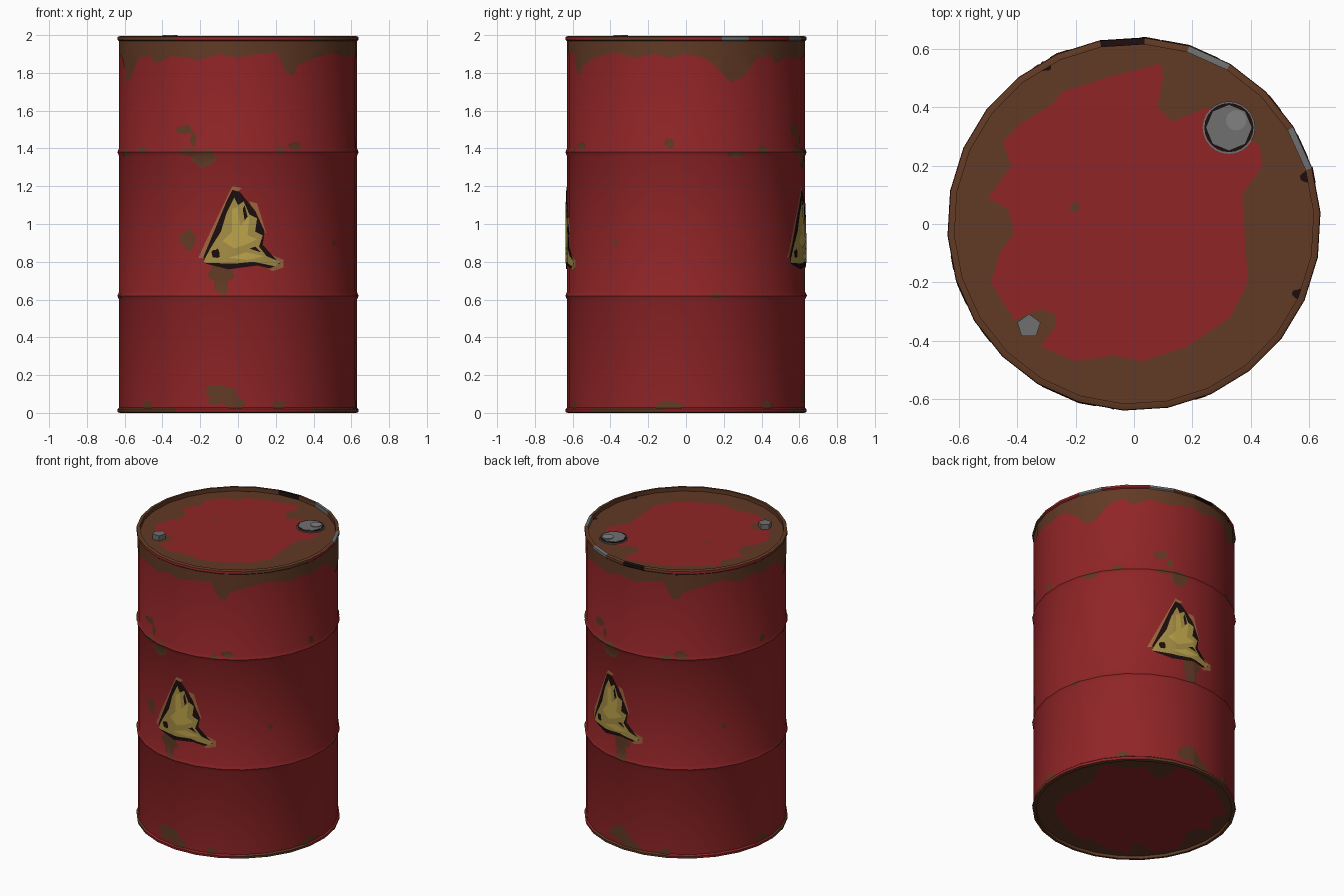
import bpy, bmesh, random
from math import sin, cos, asin, radians, degrees, floor, atan2, pi

random.seed(4)
cube = bpy.data.objects.get("Cube")
if cube:
    bpy.data.objects.remove(cube, do_unlink=True)

SIDES, PHASE = 26, 3.6
STEP = 360 / SIDES
BODY_R, RIM_R = 0.63, 0.64
LID_Z, BASE_Z = 1.965, 0.02
RIBS = (0.62, 1.38)
RIB_H = 0.022
LAYER = 0.002


def material(name, rgb):
    m = bpy.data.materials.new(name)
    m.use_nodes = True
    m.diffuse_color = (*rgb, 1)
    m.node_tree.nodes["Principled BSDF"].inputs["Base Color"].default_value = (*rgb, 1)
    return m


RED = material("red paint", (0.28, 0.018, 0.02))
RUST = material("rust brown", (0.12, 0.042, 0.018))
BLACK = material("black grime", (0.012, 0.004, 0.004))
YELLOW = material("faded yellow", (0.38, 0.27, 0.06))
BRIGHT = material("bright yellow", (0.52, 0.38, 0.07))
TAN = material("tan edge", (0.36, 0.13, 0.05))
GREY = material("bare metal", (0.16, 0.16, 0.16))
PALE = material("light metal", (0.22, 0.22, 0.22))


def finish(name, bm, *mats):
    mesh = bpy.data.meshes.new(name)
    bm.to_mesh(mesh)
    bm.free()
    for m in mats:
        mesh.materials.append(m)
    obj = bpy.data.objects.new(name, mesh)
    bpy.context.collection.objects.link(obj)
    bpy.ops.object.select_all(action="DESELECT")
    obj.select_set(True)
    bpy.context.view_layer.objects.active = obj
    bpy.ops.object.shade_smooth_by_angle(angle=radians(30))
    return obj


def ring_point(k, r):
    a = radians(PHASE + k * STEP)
    return r * cos(a), r * sin(a)


def lathe(name, profile, mats, closed=False, rule=None):
    """Spin a profile of (radius, height) pairs, listed upwards on the outside."""
    bm = bmesh.new()
    rows = [[bm.verts.new((*ring_point(k, r), z)) for k in range(SIDES)] for r, z in profile]
    pairs = list(zip(rows, rows[1:])) + ([(rows[-1], rows[0])] if closed else [])
    for low, high in pairs:
        for k in range(SIDES):
            n = (k + 1) % SIDES
            f = bm.faces.new((low[k], low[n], high[n], high[k]))
            if rule:
                f.material_index = rule(f.calc_center_median())
    return finish(name, bm, *mats)


def wall_radius(z):
    rib = max(0, *(1 - abs(z - c) / RIB_H for c in RIBS))
    return BODY_R + (RIM_R - BODY_R) * rib


def wrap(a, z, lift):
    """Place a point given by angle and height on the faceted wall."""
    s = (a - PHASE) / STEP
    k = floor(s)
    t = s - k
    (x0, y0), (x1, y1) = (ring_point(i, wall_radius(z) + lift) for i in (k, k + 1))
    return x0 + (x1 - x0) * t, y0 + (y1 - y0) * t, z


def polygon(points):
    bm = bmesh.new()
    f = bm.faces.new([bm.verts.new((x, y, 0)) for x, y in points])
    f.normal_update()
    if f.normal.z < 0:
        f.normal_flip()
    bmesh.ops.triangulate(bm, faces=bm.faces[:])
    return bm


def wall_patch(name, points, mat, layer=1):
    """Thin painted plate wrapped on the wall; points are (degrees, height)."""
    bm = polygon(points)
    angles = [p[0] for p in points]
    first, last = (floor((a - PHASE) / STEP) for a in (min(angles), max(angles)))
    cuts = [((PHASE + k * STEP, 0, 0), (1, 0, 0)) for k in range(first, last + 2)]
    cuts += [((0, c + d * RIB_H, 0), (0, 1, 0)) for c in RIBS for d in (-1, 0, 1)]
    for co, no in cuts:
        bmesh.ops.bisect_plane(bm, geom=bm.verts[:] + bm.edges[:] + bm.faces[:],
                               plane_co=co, plane_no=no, dist=1e-5)
    for v in bm.verts:
        v.co = wrap(v.co.x, v.co.y, layer * LAYER)
    return finish(name, bm, mat)


def flat_patch(name, points, mat, z, down=False):
    bm = polygon(points)
    for v in bm.verts:
        v.co.z = z
    if down:
        bmesh.ops.reverse_faces(bm, faces=bm.faces[:])
    return finish(name, bm, mat)


def blob(x, y, w, h, n=11):
    """Ragged outline around a centre."""
    out = []
    for i in range(n):
        r = random.uniform(0.65, 1.15)
        out.append((x + w * r * cos(2 * pi * i / n), y + h * r * sin(2 * pi * i / n)))
    return out


def disc(name, x, y, r, z0, z1, n, mat):
    bpy.ops.mesh.primitive_cylinder_add(vertices=n, radius=r, depth=z1 - z0,
                                        location=(x, y, (z0 + z1) / 2))
    obj = bpy.context.object
    obj.name = name
    obj.data.materials.append(mat)


# Wall with two raised ribs
wall = [(BODY_R, 0.015)]
for c in RIBS:
    wall += [(BODY_R, c - RIB_H), (RIM_R, c), (BODY_R, c + RIB_H)]
lathe("barrel_wall", wall + [(BODY_R, 1.97)], [RED])


# Rolled rims, worn through to metal at the back
def rim_rule(c):
    a = degrees(atan2(c.y, c.x))
    if c.z > 1 and (60 < a < 78 or 18 < a < 30):
        return 2
    if c.z > 1 and 80 < a < 104:
        return 3
    outer = c.xy.length > 0.628
    return 1 if outer and sin(radians(a * 3)) > -0.3 else 0


rim = [(0.626, 0), (0.638, 0.004), (RIM_R, 0.02), (0.63, 0.028), (0.616, 0.028), (0.616, 0)]
rim_mats = [RUST, RED, GREY, BLACK]
lathe("bottom_rim", rim, rim_mats, True, rim_rule)
lathe("top_rim", [(r, 1.995 - z) for r, z in reversed(rim)], rim_mats, True, rim_rule)

# Rusty lid and base with the remaining paint in the middle
circle = [ring_point(k, 0.622) for k in range(SIDES)]
flat_patch("lid", circle, RUST, LID_Z)
flat_patch("base", circle, RUST, BASE_Z, True)
paint = [(.43, .27), (.44, .2), (.37, .1), (.38, -.05), (.39, -.2), (.33, -.32), (.18, -.42),
         (.03, -.47), (-.07, -.45), (-.2, -.47), (-.32, -.42), (-.27, -.35), (-.27, -.31),
         (-.32, -.29), (-.41, -.33), (-.49, -.2), (-.46, -.1), (-.41, -.03), (-.43, .05),
         (-.5, .09), (-.42, .2), (-.45, .28), (-.38, .35), (-.28, .41), (-.25, .45),
         (-.1, .5), (.02, .53), (.09, .55), (.1, .5), (.08, .4), (.13, .35), (.25, .4), (.33, .33)]
flat_patch("lid_paint", paint, RED, LID_Z + LAYER)
flat_patch("base_paint", [(x * 1.1, y * 1.08) for x, y in paint], RED, BASE_Z - LAYER, True)
flat_patch("lid_rust_spot", blob(-.2, .06, .02, .02), RUST, LID_Z + 2 * LAYER)
for x, y in ((-.3, .54), (.56, -.24), (.59, .16)):
    flat_patch("lid_grime", blob(x, y, .02, .02), BLACK, LID_Z + LAYER)

# Bungs
disc("large_bung_ring", .325, .33, .09, 1.96, 1.972, 24, GREY)
disc("large_bung_groove", .325, .33, .084, 1.96, 1.974, 24, BLACK)
disc("large_bung", .325, .33, .078, 1.96, 1.977, 8, GREY)
disc("large_bung_cap", .35, .355, .035, 1.97, 1.982, 16, PALE)
disc("small_bung", -.36, -.35, .042, 1.96, 2.0, 5, GREY)

# Rust on the wall, the same on both halves
fringe = [(-161, 1.75), (-154, 1.78), (-146, 1.88), (-138, 1.89), (-134, 1.85), (-124, 1.89),
          (-109, 1.87), (-99, 1.9), (-90, 1.88), (-81, 1.9), (-71, 1.91), (-66, 1.8),
          (-62, 1.79), (-60, 1.84), (-50, 1.88), (-37, 1.91), (-26, 1.88), (-15, 1.9),
          (-8, 1.88), (0, 1.9), (9, 1.88), (15, 1.83), (22, 1.75)]
spots = [(-117, 1.5, 5, .03), (-112, 1.45, 2, .04), (-115, 1.38, 6, .02), (-107, 1.35, 6, .05),
         (-61, 1.41, 4, .03), (-69, 1.39, 3, .02), (-158, 1.37, 5, .02), (-143, 1.39, 4, .02),
         (-8, 1.43, 2.5, .03), (-36, .9, 1.5, .018), (-115, .92, 4, .055), (-168, .62, 3, .015),
         (-98, .75, 7, .06), (-98, .67, 4, .06), (-99, .1, 8, .06), (-92, .05, 6, .04),
         (-70, .04, 4, .025), (-8, .04, 7, .03), (-140, .04, 4, .03)]
for half, turn in (("front", 0), ("back", 183)):
    edge = [(a + turn, z) for a, z in fringe]
    wall_patch(half + "_rust_fringe", edge + [(edge[-1][0], 1.97), (edge[0][0], 1.97)], RUST)
    for a, z, w, h in spots:
        wall_patch(half + "_rust_spot", blob(a + turn, z, w, h), RUST)

# Worn warning triangle, as (sideways, height) shapes from the bottom layer up
sign = [
    ("sign_left_edge", TAN, 2, [(-.21, .82), (-.185, .82), (-.03, 1.14), (.02, 1.19), (-.03, 1.2)]),
    ("sign_right_edge", TAN, 2, [(.06, 1.12), (.1, 1.11), (.15, .95), (.12, .96)]),
    ("sign_tail", TAN, 2, [(.12, .86), (.24, .81), (.24, .77), (.18, .75), (.14, .78)]),
    ("sign_border", BLACK, 3, [(-.18, .83), (-.06, 1.12), (-.03, 1.18), (.01, 1.17), (.09, 1.07),
                               (.14, .96), (.13, .89), (.22, .79), (.17, .765), (.1, .78),
                               (-.05, .76), (-.17, .79)]),
    ("sign_face", YELLOW, 4, [(-.185, .795), (-.14, .88), (-.09, .96), (-.06, 1.06), (-.02, 1.14),
                              (0, 1.1), (.03, 1.12), (.06, 1.05), (.1, 1.03), (.09, .96),
                              (.13, .94), (.11, .88), (.15, .83), (.22, .8), (.2, .775),
                              (.08, .8), (-.02, .79)]),
    ("sign_streak", BRIGHT, 5, [(-.08, .91), (-.03, .96), (-.03, 1.08), (0, 1.09), (.01, .99),
                                (.06, 1.04), (.05, .94), (.1, .92), (.04, .89), (-.02, .87)]),
    ("sign_lower_streak", BRIGHT, 5, [(-.05, .82), (.04, .85), (.14, .83), (.05, .81)]),
    ("sign_spot", BLACK, 5, blob(-.115, .845, .022, .028)),
    ("sign_scratch", BLACK, 5, [(.025, 1.08), (.035, 1.1), (.05, 1.04), (.035, 1.02)]),
    ("sign_low_scratch", BLACK, 5, [(.06, .87), (.09, .88), (.12, .85), (.09, .86)]),
]
for half, centre in (("front", -90), ("back", 77)):
    for name, mat, layer, shape in sign:
        points = [(centre + degrees(asin(x / BODY_R)), z) for x, z in shape]
        wall_patch(half + "_" + name, points, mat, layer)
